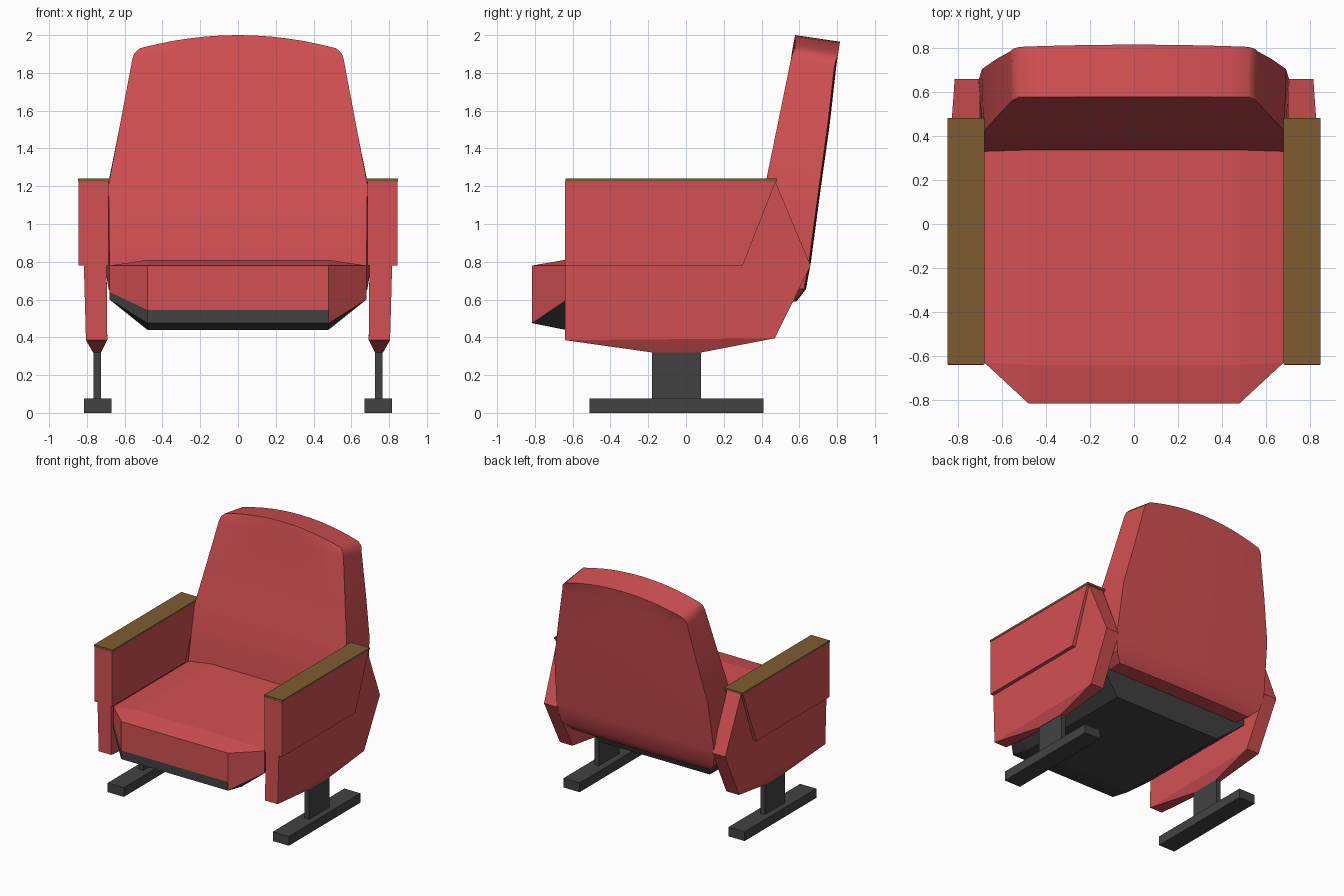
import bpy, bmesh

if "Cube" in bpy.data.objects:
    bpy.data.objects.remove(bpy.data.objects["Cube"])


def material(name, rgb):
    m = bpy.data.materials.new(name)
    m.diffuse_color = (*rgb, 1)
    m.use_nodes = True
    m.node_tree.nodes["Principled BSDF"].inputs["Base Color"].default_value = m.diffuse_color
    return m


RED = material("red_fabric", (0.65, 0.08, 0.085))
WOOD = material("wood", (0.21, 0.107, 0.03))
DARK = material("dark_metal", (0.055, 0.055, 0.055))


def build(name, verts, faces, mat, mirror=False):
    bm = bmesh.new()
    vs = [bm.verts.new(v) for v in verts]
    for f in faces:
        bm.faces.new([vs[i] for i in f])
    bmesh.ops.remove_doubles(bm, verts=bm.verts, dist=0.0005)
    bmesh.ops.recalc_face_normals(bm, faces=bm.faces)
    me = bpy.data.meshes.new(name)
    bm.to_mesh(me)
    bm.free()
    ob = bpy.data.objects.new(name, me)
    bpy.context.collection.objects.link(ob)
    me.materials.append(mat)
    if mirror:
        ob.modifiers.new("mirror", "MIRROR").use_mirror_merge = False
    return ob


def loft(rings):
    """Join equal-length closed rings, capped with quads across each end."""
    n = len(rings[0])
    verts = [p for r in rings for p in r]
    faces = [(k * n + i, k * n + (i + 1) % n, (k + 1) * n + (i + 1) % n, (k + 1) * n + i)
             for k in range(len(rings) - 1) for i in range(n)]
    for base in (0, (len(rings) - 1) * n):
        faces += [(base + i, base + i + 1, base + n - 2 - i, base + n - 1 - i)
                  for i in range(n // 2 - 1)]
    return verts, faces


def panel(x0, x1, profile):
    """Extrude a (y, z) outline between two x positions."""
    n = len(profile)
    verts = [(x, y, z) for x in (x0, x1) for y, z in profile]
    faces = [tuple(range(n)), tuple(range(n, 2 * n))]
    faces += [(i, (i + 1) % n, n + (i + 1) % n, n + i) for i in range(n)]
    return verts, faces


def rect(y0, y1, z0, z1):
    return [(y0, z0), (y1, z0), (y1, z1), (y0, z1)]


# Floor feet and posts
build("foot", *panel(0.67, 0.815, rect(-0.51, 0.41, 0, 0.075)), DARK, True)
build("post", *panel(0.725, 0.765, rect(-0.18, 0.08, 0.07, 0.34)), DARK, True)

# Upper armrest panel and wooden cap
build("arm_upper_panel",
      *panel(0.685, 0.845, [(-0.64, 0.78), (0.30, 0.78), (0.475, 1.225), (-0.64, 1.225)]),
      RED, True)
build("arm_cap", *panel(0.68, 0.848, rect(-0.638, 0.482, 1.224, 1.24)), WOOD, True)

# Lower side panel, tapering at the underside: y, z, inner x, outer x
side = [(-0.64, 0.385, 0.692, 0.805), (-0.64, 1.215, 0.70, 0.828), (0.475, 1.22, 0.70, 0.828),
        (0.66, 0.78, 0.70, 0.815), (0.47, 0.395, 0.692, 0.805),
        (0.08, 0.32, 0.725, 0.768), (-0.18, 0.32, 0.725, 0.768)]
n = len(side)
verts = [(s[k], s[0], s[1]) for k in (2, 3) for s in side]
faces = [(0, 1, 2, 3, 4), (0, 4, 5, 6), (7, 8, 9, 10, 11), (7, 11, 12, 13)]
faces += [(i, (i + 1) % n, n + (i + 1) % n, n + i) for i in range(n)]
build("arm_lower_panel", verts, faces, RED, True)


# Seat: rings with a chamfered front (side width, chamfer y, side z, front width, front y, front z)
def seat_ring(w, ys, zs, c, yf, zf, yb):
    return [(-w, yb, zs), (-w, ys, zs), (-c, yf, zf), (c, yf, zf), (w, ys, zs), (w, yb, zs)]


rim = seat_ring(0.68, -0.63, 0.64, 0.48, -0.815, 0.545, 0.45)
pan = build("seat_pan", *loft([
    seat_ring(0.48, -0.64, 0.44, 0.48, -0.64, 0.44, 0.38),
    seat_ring(0.68, -0.63, 0.60, 0.48, -0.815, 0.475, 0.45),
    rim]), DARK)
# The upholstery wraps down over the pan at the right front chamfer
pan.data.materials.append(RED)
for p in pan.data.polygons:
    if p.normal.x > 0.4 and p.normal.y < -0.4 and abs(p.normal.z) < 0.2:
        p.material_index = 1
build("seat_cushion", *loft([
    rim,
    seat_ring(0.68, -0.63, 0.78, 0.48, -0.815, 0.78, 0.45),
    seat_ring(0.48, -0.64, 0.81, 0.48, -0.64, 0.81, 0.45)]), RED)

# Backrest: front (y, z, half width), rear (y, z, half width), crown drop
rows = [
    ((0.40, 0.60, 0.60), (0.575, 0.59, 0.62), 0),
    ((0.34, 0.66, 0.66), (0.625, 0.655, 0.685), 0),
    ((0.33, 0.78, 0.68), (0.65, 0.79, 0.708), 0),
    ((0.42, 1.21, 0.685), (0.705, 1.20, 0.690), 0),
    ((0.49, 1.55, 0.620), (0.75, 1.52, 0.625), 0),
    ((0.555, 1.87, 0.560), (0.785, 1.83, 0.562), 0),
    ((0.565, 1.935, 0.548), (0.795, 1.90, 0.552), 0.03),
    ((0.578, 2.0, 0.52), (0.805, 1.965, 0.52), 0.07),
]
COLS = 13
rings = []
for front, rear, drop in rows:
    ts = [2 * i / (COLS - 1) - 1 for i in range(COLS)]
    ring = [(t * front[2], front[0], front[1] - drop * t * t) for t in ts]
    ring += [(t * rear[2], rear[0] + 0.01 * (1 - t * t), rear[1] - drop * t * t)
             for t in reversed(ts)]
    rings.append(ring)
back = build("backrest", *loft(rings), RED)
bpy.context.view_layer.objects.active = back
back.select_set(True)
bpy.ops.object.shade_smooth_by_angle(angle=0.6)
